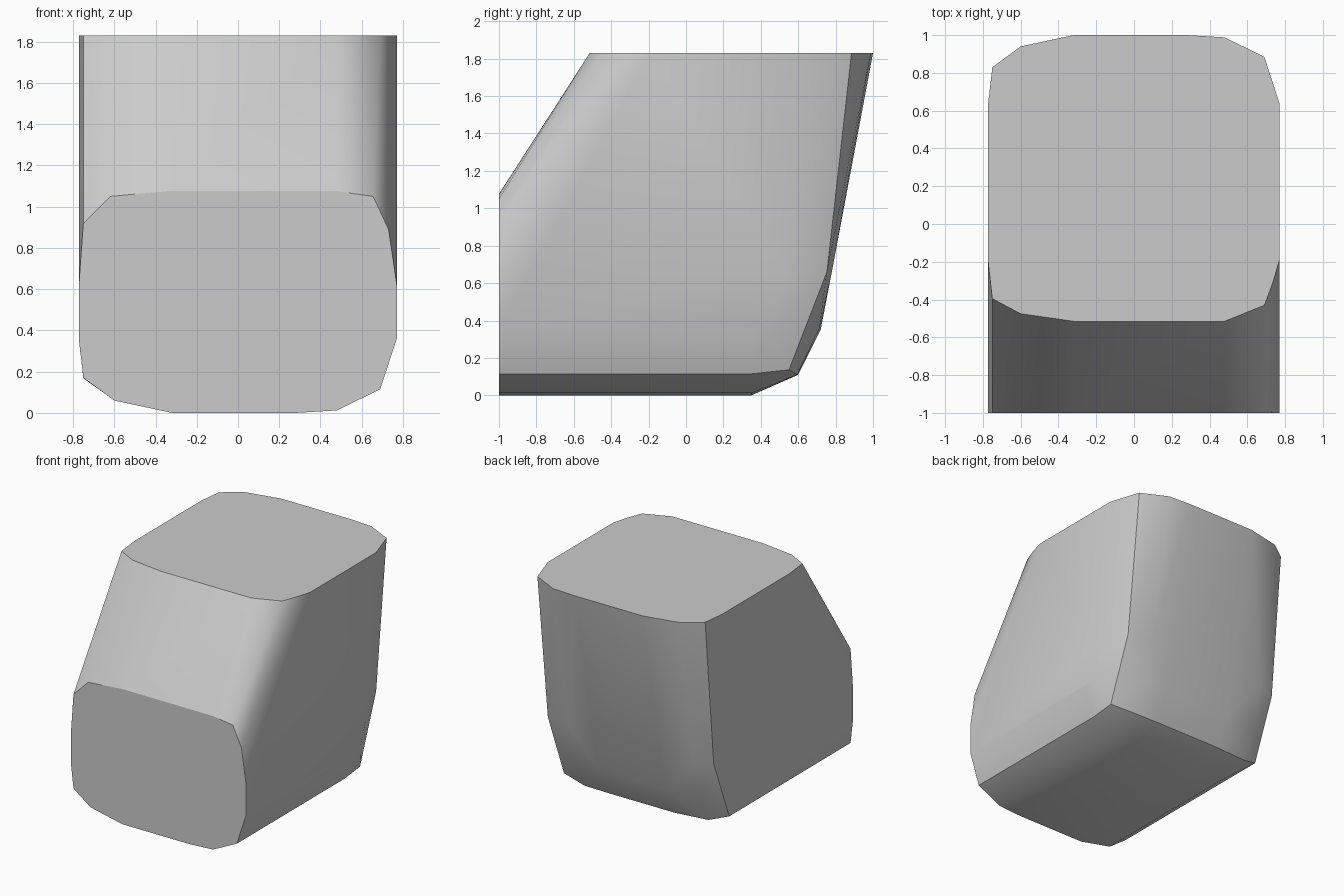
import bpy
import bmesh
import math

default_cube = bpy.data.objects.get("Cube")
if default_cube:
    bpy.data.objects.remove(default_cube, do_unlink=True)

TOP, FRONT = 1.83, -1.0

# Rails around the outer bend: x position and inset from the outermost surface
outer_rails = [(0.77, 0.36), (0.69, 0.115), (0.48, 0.012), (0.28, 0.0),
               (-0.32, 0.0), (-0.6, 0.06), (-0.75, 0.17), (-0.772, 0.36)]

# Straight rails on the inner slope: x at front, front height, x at top, top depth
inner_rails = [(0.77, 0.62, 0.77, -0.19), (0.73, 0.89, 0.735, -0.31),
               (0.655, 1.05, 0.69, -0.43), (0.48, 1.075, 0.48, -0.515),
               (-0.32, 1.077, -0.32, -0.515), (-0.62, 1.05, -0.6, -0.475),
               (-0.75, 0.92, -0.75, -0.395), (-0.772, 0.61, -0.772, -0.2)]


def bend_rail(x, inset):
    """Points from the front opening, round the lower back, to the top."""
    curve = 2 * inset ** 2
    profile = [(FRONT, inset), (0.35, inset),
               (0.6 - 0.43 * inset, 0.11 + curve),
               (0.72 - 0.6 * inset, 0.35 + 0.5 * inset),
               (0.78 - curve, 0.66), (1 - inset, TOP)]
    return [(x, y, z) for y, z in profile]


points = []
for x, inset in outer_rails:
    points += bend_rail(x, inset)
for front_x, front_z, top_x, top_y in inner_rails:
    points += [(front_x, FRONT, front_z), (top_x, top_y, TOP)]

# Skin the rails into one closed block
bm = bmesh.new()
for p in points:
    bm.verts.new(p)
bmesh.ops.convex_hull(bm, input=bm.verts[:])
bmesh.ops.delete(bm, geom=[v for v in bm.verts if not v.link_faces], context='VERTS')
bmesh.ops.dissolve_limit(bm, angle_limit=math.radians(0.5),
                         verts=bm.verts[:], edges=bm.edges[:])
bmesh.ops.recalc_face_normals(bm, faces=bm.faces[:])
mesh = bpy.data.meshes.new("elbow_block")
bm.to_mesh(mesh)
bm.free()
block = bpy.data.objects.new("elbow_block", mesh)
bpy.context.collection.objects.link(block)

# Single plain colour
grey = bpy.data.materials.new("light_grey")
grey.use_nodes = True
colour = (0.6, 0.6, 0.6, 1)
grey.diffuse_color = colour
grey.node_tree.nodes["Principled BSDF"].inputs["Base Color"].default_value = colour
mesh.materials.append(grey)

# Soft sides with crisp corners, and flat end caps
bpy.ops.object.select_all(action='DESELECT')
block.select_set(True)
bpy.context.view_layer.objects.active = block
bpy.ops.object.shade_smooth_by_angle(angle=math.radians(37))
for face in mesh.polygons:
    if face.normal.z > 0.99 or face.normal.y < -0.99:
        face.use_smooth = False
